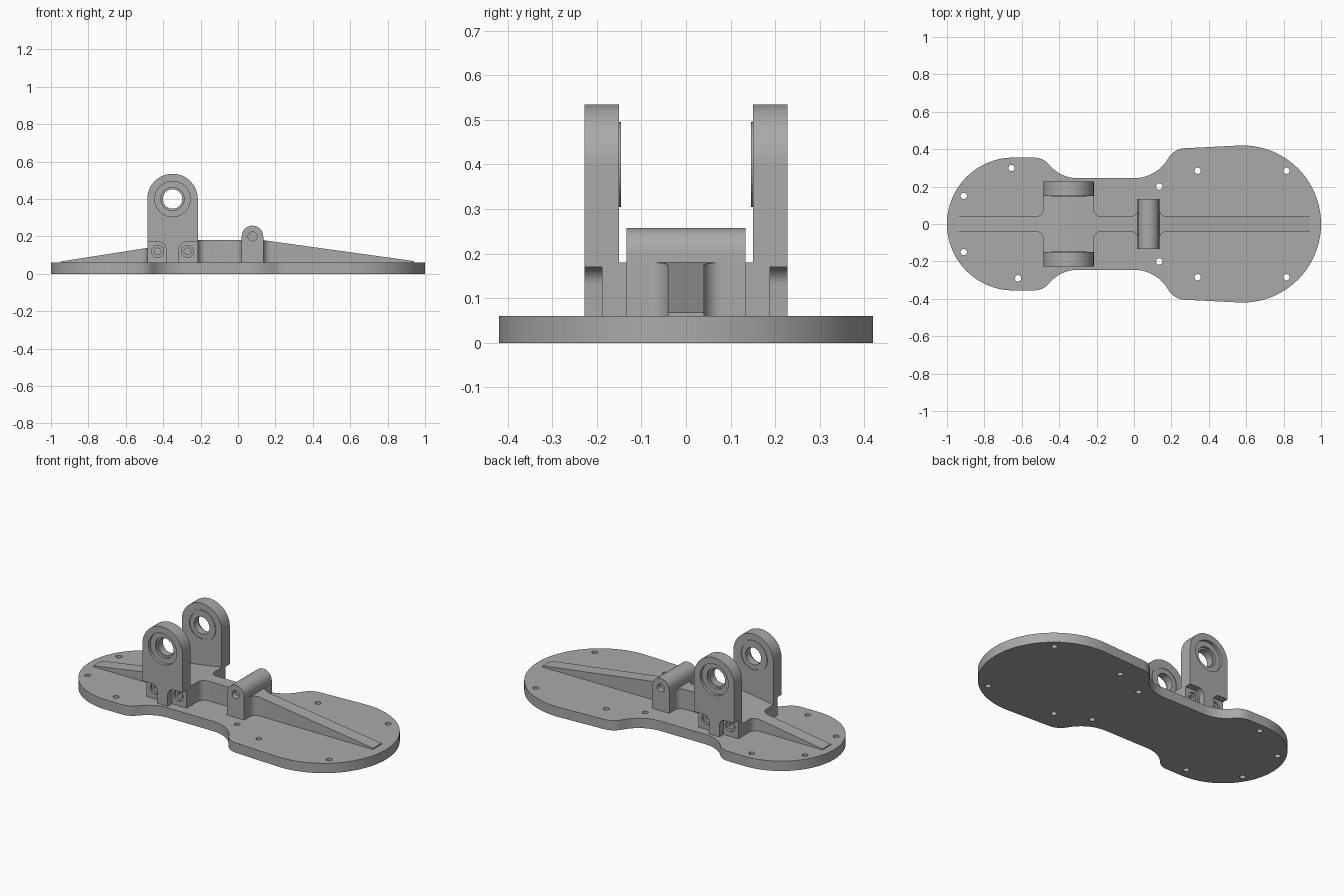
import bpy, bmesh
from math import radians, cos, sin

if "Cube" in bpy.data.objects:
    bpy.data.objects.remove(bpy.data.objects["Cube"])

grey = bpy.data.materials.new("plain grey")
grey.use_nodes = True
COLOUR = (0.4, 0.4, 0.4, 1)
grey.diffuse_color = COLOUR
grey.node_tree.nodes["Principled BSDF"].inputs["Base Color"].default_value = COLOUR


def arc(cx, cy, r, start, end, n=12):
    angles = [radians(start + (end - start) * i / n) for i in range(n + 1)]
    return [(cx + r * cos(a), cy + r * sin(a)) for a in angles]


def circle(cx, cy, r, n=32):
    return arc(cx, cy, r, 0, 360, n)[:-1]


def mirrored(half):
    """Close a half outline by reflecting it across y = 0."""
    return half + [(x, -y) for x, y in reversed(half) if abs(y) > 1e-5]


def prism(name, outline, lo, hi, upright=False):
    """Extrude an outline along z, or along y when upright."""
    bm = bmesh.new()
    point = (lambda p: (p[0], lo, p[1])) if upright else (lambda p: (p[0], p[1], lo))
    face = bm.faces.new([bm.verts.new(point(p)) for p in outline])
    grown = bmesh.ops.extrude_face_region(bm, geom=[face])["geom"]
    step = (0, hi - lo, 0) if upright else (0, 0, hi - lo)
    bmesh.ops.translate(bm, vec=step, verts=[v for v in grown if isinstance(v, bmesh.types.BMVert)])
    bmesh.ops.recalc_face_normals(bm, faces=bm.faces)
    mesh = bpy.data.meshes.new(name)
    bm.to_mesh(mesh)
    bm.free()
    mesh.materials.append(grey)
    obj = bpy.data.objects.new(name, mesh)
    bpy.context.collection.objects.link(obj)
    return obj


def carve(obj, cutters, operation="DIFFERENCE"):
    """Apply boolean cutters, then smooth the curved walls."""
    for cutter in cutters:
        mod = obj.modifiers.new("carve", "BOOLEAN")
        mod.operation, mod.object, mod.solver = operation, cutter, "EXACT"
    graph = bpy.context.evaluated_depsgraph_get()
    mesh = bpy.data.meshes.new_from_object(obj.evaluated_get(graph))
    obj.modifiers.clear()
    obj.data = mesh
    for cutter in cutters:
        bpy.data.objects.remove(cutter)
    bpy.ops.object.select_all(action="DESELECT")
    obj.select_set(True)
    bpy.context.view_layer.objects.active = obj
    bpy.ops.object.shade_smooth_by_angle(angle=radians(30))


# Base plate: two round lobes joined by a narrow waist
half = (arc(0.58, 0, 0.42, 0, 92, 32) + arc(0.275, 0.3, 0.105, 93, 150.4)
        + arc(0, 0.456, 0.211, -29.6, -90) + arc(-0.3, 0.446, 0.201, 270, 219.8)
        + arc(-0.535, 0.25, 0.105, 39.8, 90) + arc(-0.645, 0, 0.355, 92, 180, 32))
base = prism("base_plate", mirrored(half), 0, 0.06)
holes = [(x, s * y) for x, y in ((-0.91, 0.15), (0.34, 0.285), (0.815, 0.285), (0.135, 0.2))
         for s in (1, -1)] + [(-0.655, 0.3), (-0.62, -0.29)]
carve(base, [prism("cutter", circle(x, y, 0.017, 20), -0.1, 0.2) for x, y in holes])

# Central rib, widened into a block between the brackets, filleted at each joint
half = ([(0.94, 0.04)] + arc(0.175, 0.08, 0.04, 270, 180, 8) + arc(-0.02, 0.08, 0.04, 0, -90, 8)
        + arc(-0.175, 0.08, 0.04, 270, 180, 8) + [(-0.215, 0.151), (-0.485, 0.151)]
        + arc(-0.525, 0.08, 0.04, 0, -90, 8) + [(-0.95, 0.04)])
rib = prism("centre_rib", mirrored(half), 0.055, 0.3)
slope = [(-1, 0.05), (1, 0.05), (1, 0.06), (0.135, 0.18), (-0.22, 0.18), (-1, 0.058)]
carve(rib, [prism("cutter", slope, -0.5, 0.5, True)], "INTERSECT")

# Short pivot block with a rounded top and a blind hole at each end
pivot = prism("pivot_block", [(0.02, 0.055), (0.135, 0.055)] + arc(0.0775, 0.2, 0.0575, 0, 180, 24),
              -0.133, 0.133, True)
carve(pivot, [prism("cutter", circle(0.0775, 0.2, 0.024), s * 0.1, s * 0.2, True) for s in (1, -1)])

# Tall bearing brackets
CX, CZ = -0.35, 0.4
INNER, OUTER = 0.15, 0.228
for side, s in (("back", 1), ("front", -1)):
    def cut(outline, a, b):
        return prism("cutter", outline, s * a, s * b, True)

    bracket = prism(side + "_bracket", [(CX - 0.135, 0.055), (CX + 0.135, 0.055)]
                    + arc(CX, CZ, 0.135, 0, 180, 40), s * INNER, s * OUTER, True)
    # Stepped bearing seat
    cutters = [cut(circle(CX, CZ, 0.052, 40), 0, 0.4), cut(circle(CX, CZ, 0.095, 40), 0.21, 0.4),
               cut(circle(CX, CZ, 0.062, 40), 0.195, 0.4)]
    for d in (1, -1):
        # Corner notches with recessed screw holes
        notch = [(0.2, 0.06), (0.2, 0.17)] + arc(0.075, 0.13, 0.04, 90, 180, 8) + [(0.035, 0.06)]
        cutters.append(cut([(CX + d * x, z) for x, z in notch], 0.188, 0.4))
        cutters.append(cut(circle(CX + d * 0.08, 0.12, 0.032, 24), 0.175, 0.4))
        cutters.append(cut(circle(CX + d * 0.08, 0.12, 0.018, 24), 0.155, 0.4))
    carve(bracket, cutters)

    # Thin bearing rim on the inner face
    rim = prism(side + "_bearing_rim", circle(CX, CZ, 0.095, 40), s * 0.146, s * 0.152, True)
    carve(rim, [cut(circle(CX, CZ, 0.08, 40), 0.1, 0.2)])
